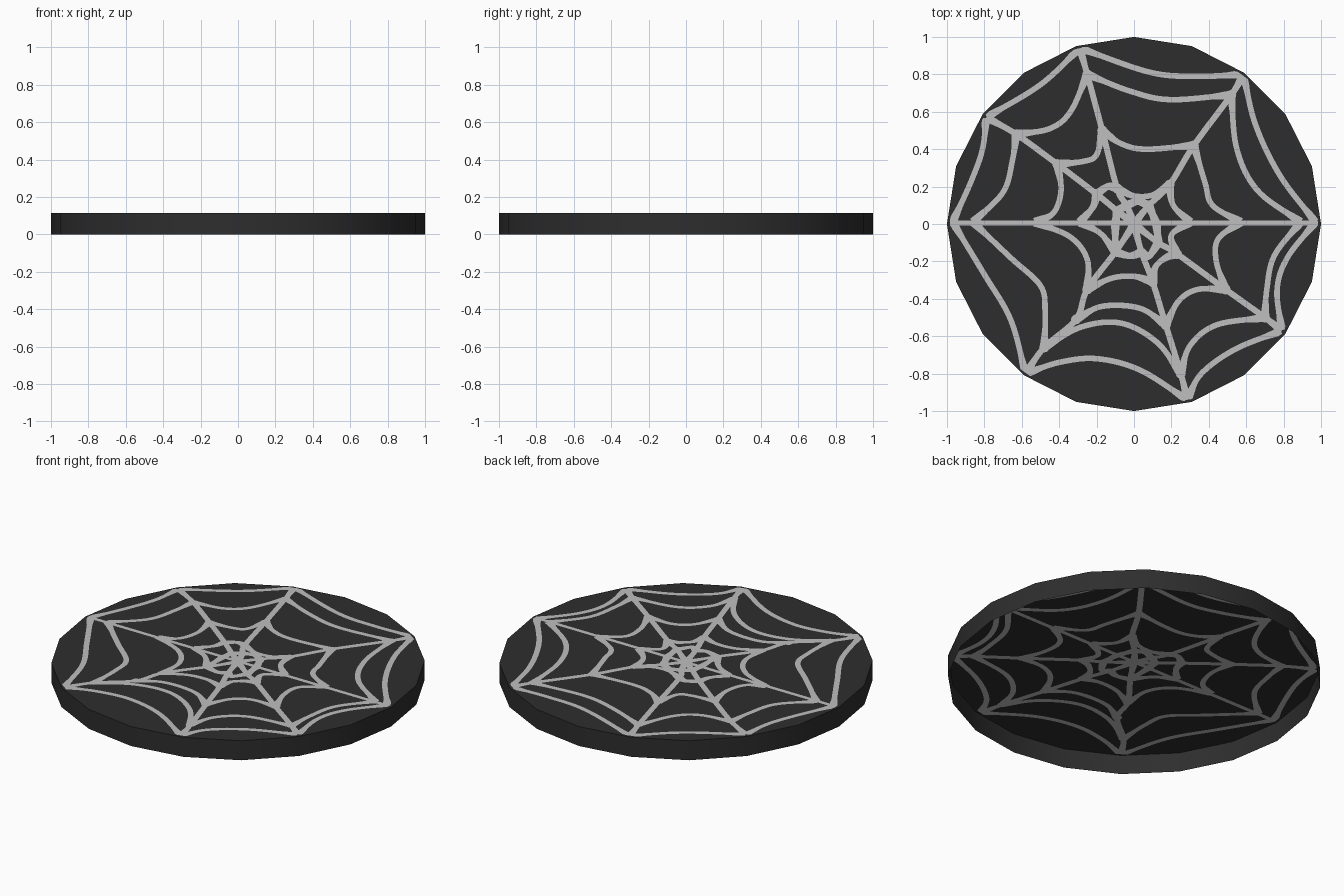
import bpy, bmesh, math
from mathutils import Vector

if "Cube" in bpy.data.objects:
    bpy.data.objects.remove(bpy.data.objects["Cube"])

TOP = 0.115        # height of the disc
HALF = 0.0012      # the web plate reaches this far above and below the top skin


def material(name, v):
    m = bpy.data.materials.new(name)
    m.diffuse_color = (v, v, v, 1)
    m.use_nodes = True
    m.node_tree.nodes["Principled BSDF"].inputs["Base Color"].default_value = m.diffuse_color
    return m


def finish(name, bm, mat):
    me = bpy.data.meshes.new(name)
    bm.to_mesh(me)
    bm.free()
    ob = bpy.data.objects.new(name, me)
    bpy.context.collection.objects.link(ob)
    me.materials.append(mat)
    return ob


dark = material("charcoal", 0.027)
grey = material("web grey", 0.52)

# Disc: 20-sided lid, open underneath
bm = bmesh.new()
bmesh.ops.create_circle(bm, cap_ends=True, segments=20, radius=1)
top = bm.faces[:]
for v in bm.verts:
    v.co.z = TOP
rim = bmesh.ops.extrude_edge_only(bm, edges=bm.edges[:])
for v in [g for g in rim["geom"] if isinstance(g, bmesh.types.BMVert)]:
    v.co.z = 0
bmesh.ops.recalc_face_normals(bm, faces=bm.faces[:])
if top[0].normal.z < 0:
    bmesh.ops.reverse_faces(bm, faces=bm.faces[:])
disc = finish("disc", bm, dark)
bpy.context.view_layer.objects.active = disc
disc.select_set(True)
bpy.ops.object.shade_smooth_by_angle(angle=math.radians(35))

# Web: nodes along each spoke, from the middle outwards
upper_right = [(.08, .10), (.19, .21), (.32, .42), (.52, .69), (.585, .80)]
upper = [(-.04, .10), (-.09, .19), (-.17, .50), (-.25, .80), (-.29, .94)]
upper_left = [(-.09, .07), (-.20, .16), (-.41, .32), (-.63, .48), (-.79, .57)]
left = [(-.10, .0), (-.29, .01), (-.53, .01), (-.86, .01), (-.97, .01)]
lower_left = [(-.10, -.15), (-.25, -.35), (-.31, -.51), (-.48, -.66), (-.58, -.80)]
lower = [(.04, -.15), (.10, -.31), (.17, -.54), (.25, -.80), (.285, -.94)]
lower_right = [(.13, -.10), (.23, -.16), (.49, -.35), (.70, -.50), (.79, -.57)]
right = [(.12, .0), (.30, .01), (.57, .01), (.89, .01), (.97, .01)]
spokes = [upper_right, upper, upper_left, lower_left, lower, lower_right]

# Threads hung between neighbouring spokes: sag points for each ring
sectors = [
    (upper_right, upper, [[(.02, .12)], [(.10, .155), (0, .15)], [(.06, .40), (-.07, .43)],
                          [(.19, .665), (-.02, .71)], [(.35, .79), (.09, .81)]]),
    (upper, upper_left, [[], [(-.14, .20)], [(-.20, .37), (-.27, .335)],
                         [(-.34, .60), (-.45, .51)], [(-.50, .745)]]),
    (upper_left, left, [[], [(-.22, .09)], [(-.39, .18), (-.43, .06)],
                        [(-.65, .34), (-.70, .17)], [(-.81, .40), (-.87, .23)]]),
    (left, lower_left, [[], None, None, [(-.66, -.18), (-.50, -.33), (-.475, -.47)],
                        [(-.80, -.27), (-.66, -.51)]]),
    (lower_left, lower, [[(-.02, -.17)], [(-.12, -.29), (0, -.28)], [(-.17, -.44), (.03, -.45)],
                         [(-.28, -.55), (-.07, -.53), (.12, -.63)],
                         [(-.40, -.74), (-.20, -.72), (.03, -.78)]]),
    (lower, lower_right, [[(.08, -.17)], [(.115, -.23), (.17, -.18)], [(.24, -.41), (.34, -.35)],
                          [(.30, -.65), (.44, -.54)], [(.36, -.80), (.54, -.67)]]),
    (lower_right, right, [[], [(.20, -.06)], [(.44, -.20), (.45, -.08)],
                          [(.71, -.35), (.75, -.17)], [(.765, -.35), (.82, -.18)]]),
    (right, upper_right, [[], [(.21, .10)], [(.42, .10), (.38, .22)],
                          [(.66, .18), (.55, .40)], [(.78, .26), (.65, .53)]]),
]


def smooth_path(pts, n=10):
    """Catmull-Rom curve through the points."""
    p = [Vector(q) for q in pts]
    p = [2 * p[0] - p[1]] + p + [2 * p[-1] - p[-2]]
    out = []
    for a, b, c, d in zip(p, p[1:], p[2:], p[3:]):
        for i in range(n):
            t = i / n
            out.append(0.5 * (2 * b + (c - a) * t + (2 * a - 5 * b + 4 * c - d) * t * t
                              + (3 * b - a - 3 * c + d) * t ** 3))
    return out + [p[-2]]


web = bmesh.new()


def slab(face):
    """Thicken a flat face through the top skin."""
    if face.normal.z < 0:
        face.normal_flip()
    ext = bmesh.ops.extrude_face_region(web, geom=[face], use_keep_orig=True)
    for g in ext["geom"]:
        if isinstance(g, bmesh.types.BMVert):
            g.co.z = TOP + HALF


def ribbon(pts, half, flare=0.0):
    path = smooth_path(pts)
    total = sum((b - a).length for a, b in zip(path, path[1:]))
    run, edge = 0.0, []
    for i, p in enumerate(path):
        if i:
            run += (p - path[i - 1]).length
        d = (path[min(i + 1, len(path) - 1)] - path[max(i - 1, 0)]).normalized()
        w = half + flare * max(0, 1 - min(run, total - run) / 0.10)
        s = Vector((-d.y, d.x)) * w
        edge.append([p + s, p - s])
    outline = []
    for z in (TOP + HALF, TOP - HALF):
        outline.append([[web.verts.new((q.x, q.y, z)) for q in pair] for pair in edge])
    hi, lo = outline
    for i in range(len(edge) - 1):
        web.faces.new((hi[i][0], hi[i][1], hi[i + 1][1], hi[i + 1][0]))
        web.faces.new((lo[i][0], lo[i + 1][0], lo[i + 1][1], lo[i][1]))


for s in spokes:
    ribbon([(0, 0)] + s, 0.016, 0.006)
ribbon([(-.985, .005), (0, .005), (.985, .005)], 0.013)
for a, b, rings in sectors:
    for start, sag, end in zip(a, rings, b):
        if sag is not None:
            ribbon([start] + sag + [end], 0.015, 0.009)
# left-hand lower threads step one ring outwards on the lower-left spoke
ribbon([left[1], (-.18, -.05), lower_left[0]], 0.015, 0.009)
ribbon([left[2], (-.34, -.07), (-.25, -.19), lower_left[1]], 0.015, 0.009)

# Round knots where threads meet
for s in spokes:
    for x, y in s[1:4]:
        for z, flip in ((TOP + HALF, False), (TOP - HALF, True)):
            ring = [web.verts.new((x + .027 * math.cos(k * math.pi / 6),
                                   y + .027 * math.sin(k * math.pi / 6), z)) for k in range(12)]
            web.faces.new(ring[::-1] if flip else ring)
# Keep the web inside the rim
for v in web.verts:
    r = math.hypot(v.co.x, v.co.y)
    if r > 0.985:
        v.co.x *= 0.985 / r
        v.co.y *= 0.985 / r
finish("web", web, grey)
